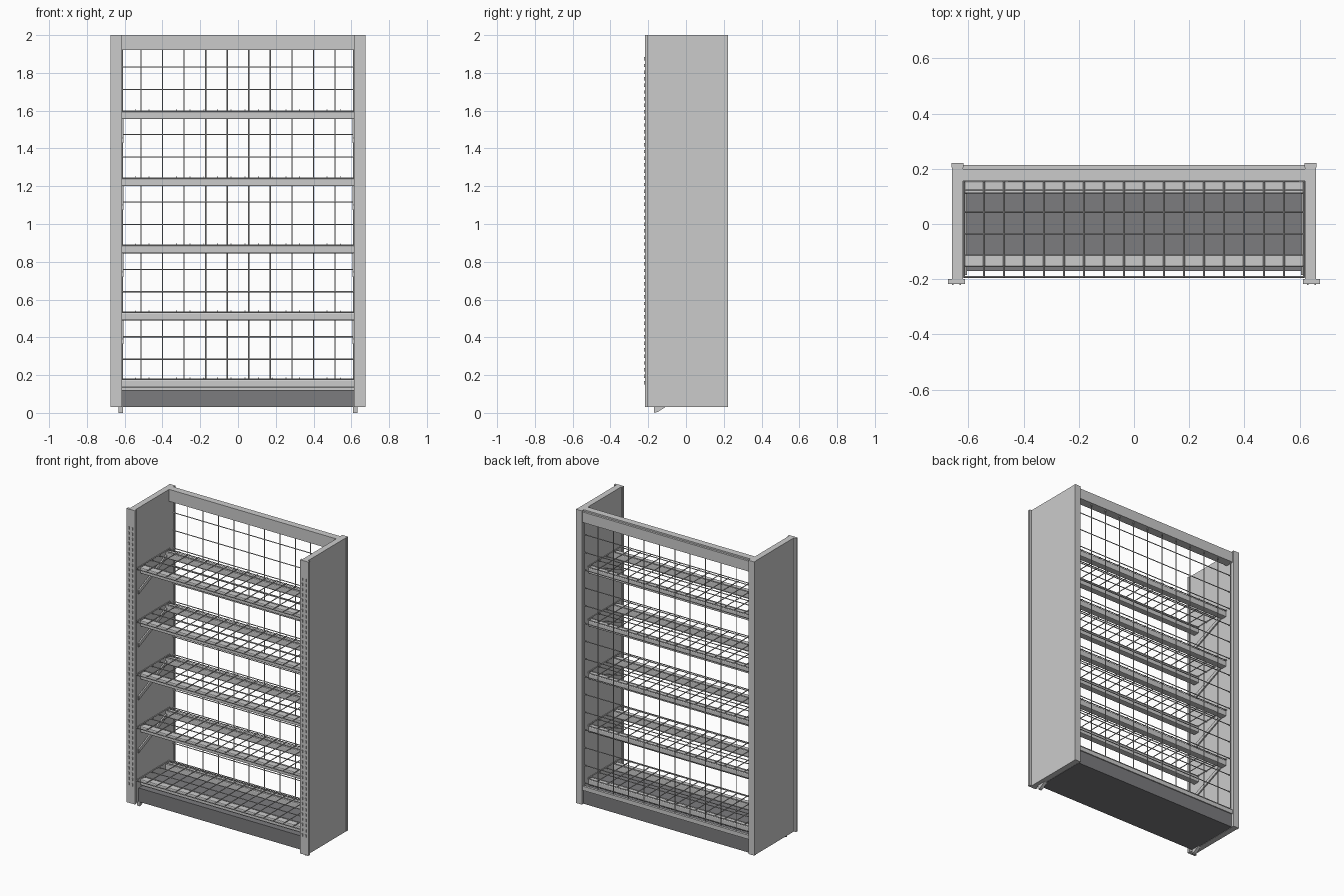
import bpy, bmesh
from mathutils import Vector

if "Cube" in bpy.data.objects:
    bpy.data.objects.remove(bpy.data.objects["Cube"])


def finish(name, bm, mat=None, bevel=0):
    bmesh.ops.recalc_face_normals(bm, faces=bm.faces)
    me = bpy.data.meshes.new(name)
    bm.to_mesh(me)
    bm.free()
    ob = bpy.data.objects.new(name, me)
    bpy.context.collection.objects.link(ob)
    if mat:
        me.materials.append(mat)
    if bevel:
        m = ob.modifiers.new("bevel", 'BEVEL')
        m.width, m.segments = bevel, 2
    return ob


def add_box(bm, x0, x1, y0, y1, z0, z1):
    vs = bmesh.ops.create_cube(bm, size=1)["verts"]
    for v in vs:
        v.co = Vector(((x0 + x1) / 2 + v.co.x * (x1 - x0),
                       (y0 + y1) / 2 + v.co.y * (y1 - y0),
                       (z0 + z1) / 2 + v.co.z * (z1 - z0)))


def box(name, *b, mat=None, bevel=0):
    bm = bmesh.new()
    add_box(bm, *b)
    return finish(name, bm, mat, bevel)


def add_rod(bm, a, b, r=0.003, sides=8):
    a, b = Vector(a), Vector(b)
    d = b - a
    vs = bmesh.ops.create_cone(bm, segments=sides, radius1=r, radius2=r,
                               depth=d.length, cap_ends=True)["verts"]
    q = d.to_track_quat('Z', 'Y')
    for v in vs:
        v.co = q @ v.co + (a + b) / 2


def add_prism(bm, pts, x0, x1):
    # side profile (y, z) extruded along x
    lo = [bm.verts.new((x0, y, z)) for y, z in pts]
    hi = [bm.verts.new((x1, y, z)) for y, z in pts]
    bm.faces.new(lo)
    bm.faces.new(hi[::-1])
    for i in range(len(pts)):
        j = (i + 1) % len(pts)
        bm.faces.new((lo[i], hi[i], hi[j], lo[j]))


def smooth(ob):
    for p in ob.data.polygons:
        p.use_smooth = len(p.vertices) == 4


dark = bpy.data.materials.new("dark_grey")
dark.diffuse_color = (0.2, 0.2, 0.21, 1)
dark.use_nodes = True
dark.node_tree.nodes["Principled BSDF"].inputs["Base Color"].default_value = dark.diffuse_color

shelf_tops = [0.175 + 0.355 * i for i in range(5)]

for side, s in (("left", -1), ("right", 1)):
    def xs(a, b):
        return sorted((s * a, s * b))

    # side panel with wide front flange and narrow back flange
    box(side + "_panel", *xs(0.62, 0.66), -0.2, 0.206, 0.03, 2)
    box(side + "_front_flange", *xs(0.613, 0.675), -0.217, -0.2, 0.03, 2)
    box(side + "_back_flange", *xs(0.618, 0.662), 0.204, 0.222, 0.03, 2)

    # two columns of raised hook slots on the front flange
    bm = bmesh.new()
    for i in range(50):
        z = 0.15 + 0.035 * i
        for c in (0.63, 0.657):
            add_box(bm, *xs(c - 0.003, c + 0.003), -0.222, -0.216, z, z + 0.018)
    finish(side + "_slots", bm)

    # wedge foot
    bm = bmesh.new()
    add_prism(bm, [(-0.17, 0.03), (-0.168, 0), (-0.15, 0.005), (-0.11, 0.03)],
              *xs(0.61, 0.632))
    finish(side + "_foot", bm)

    # diagonal shelf brackets
    for i, z in enumerate(shelf_tops[1:]):
        bm = bmesh.new()
        add_prism(bm, [(-0.185, z - 0.165), (-0.185, z - 0.14),
                       (0.12, z - 0.01), (0.12, z - 0.035)], *xs(0.605, 0.614))
        finish(f"{side}_bracket_{i + 1}", bm)

# header beam and its back rail
box("header", -0.62, 0.62, 0.155, 0.2, 1.92, 2)
box("header_back_rail", -0.62, 0.62, 0.2, 0.214, 1.92, 1.99)

# base plinth and the rail above it at the back
box("base", -0.618, 0.618, -0.17, 0.205, 0.03, 0.122, mat=dark)
box("base_back_rail", -0.62, 0.62, 0.195, 0.212, 0.122, 0.15)

# back wire panel
bm = bmesh.new()
for i in range(10):
    x = (i - 4.5) * 0.114
    add_rod(bm, (x, 0.2, 0.13), (x, 0.2, 1.94))
for x in (-0.613, 0.613):
    add_rod(bm, (x, 0.2, 0.13), (x, 0.2, 1.94), 0.004)
for i in range(15):
    z = 0.165 + 0.119 * i
    add_rod(bm, (-0.618, 0.194, z), (0.618, 0.194, z))
smooth(finish("back_wire_panel", bm))

for n, z in enumerate(shelf_tops):
    # front and rear beams carrying the shelf
    box(f"shelf_front_beam_{n}", -0.618, 0.618, -0.155, -0.11, z - 0.04, z, bevel=0.006)
    box(f"shelf_rear_beam_{n}", -0.618, 0.618, 0.11, 0.155, z - 0.04, z, bevel=0.006)
    # wire deck
    bm = bmesh.new()
    for i in range(18):
        x = (i - 8.5) * 0.0725
        add_rod(bm, (x, -0.194, z + 0.009), (x, 0.155, z + 0.009))
    for i in range(5):
        y = -0.192 + 0.0785 * i
        add_rod(bm, (-0.618, y, z + 0.003), (0.618, y, z + 0.003))
    add_rod(bm, (-0.618, 0.155, z + 0.003), (0.618, 0.155, z + 0.003))
    smooth(finish(f"shelf_wire_deck_{n}", bm))
